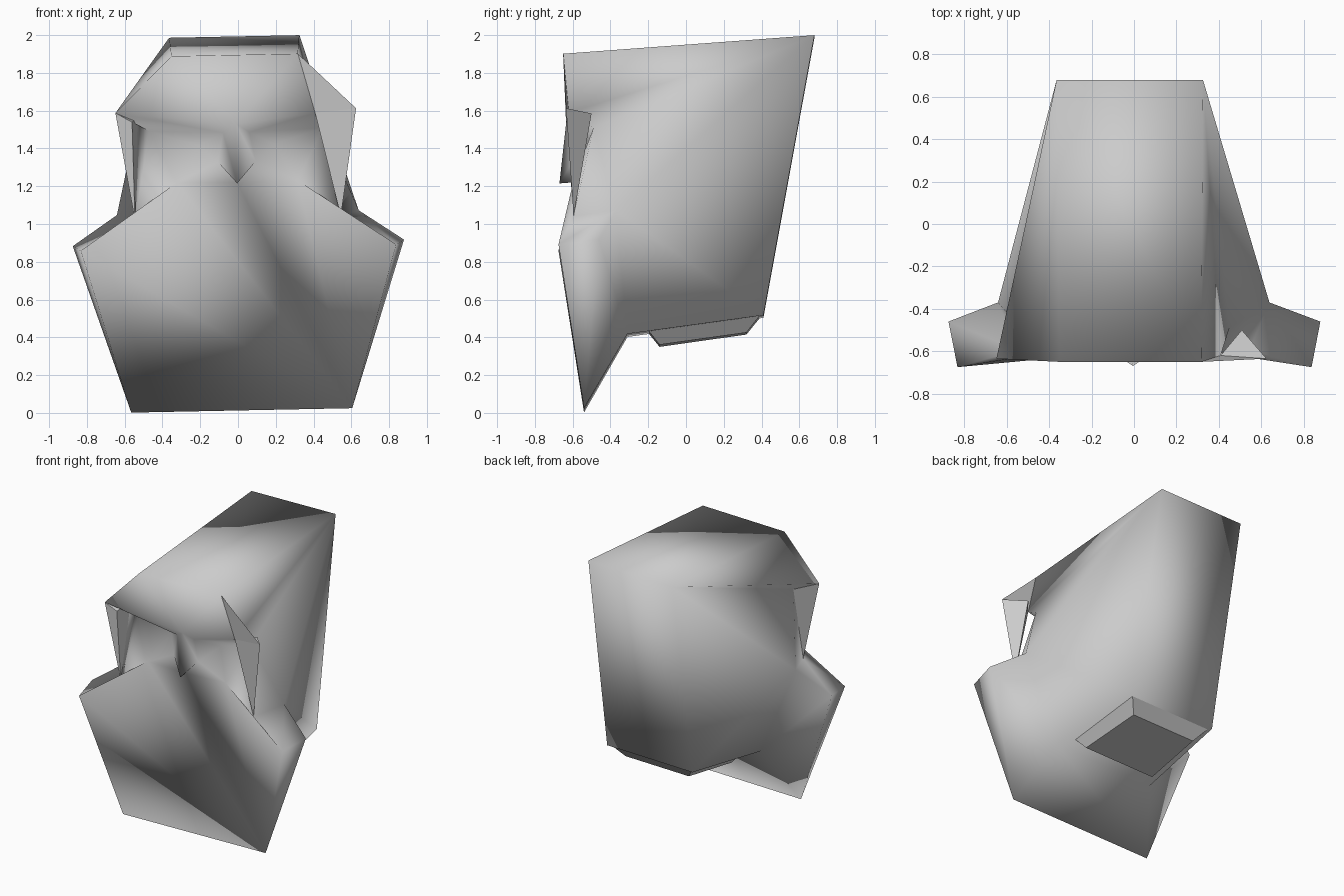
import bpy
import bmesh
from mathutils import Matrix, Vector

old = bpy.data.objects.get("Cube")
if old:
    bpy.data.objects.remove(old, do_unlink=True)

# One plain grey for everything
grey = bpy.data.materials.new("plain grey")
grey.use_nodes = True
COLOUR = (0.6, 0.6, 0.6, 1)
grey.diffuse_color = COLOUR
grey.node_tree.nodes["Principled BSDF"].inputs["Base Color"].default_value = COLOUR

# The whole head leans slightly to one side
LEAN = (Matrix.Translation((0, 0, 1)) @ Matrix.Rotation(-0.02, 4, 'Y')
        @ Matrix.Translation((0, 0, -1)))

# Named corners on the left half; a trailing "-" means the mirrored corner
corners = {
    "crown_back": (.345, .68, 1.993), "crown_front": (.335, -.65, 1.895),
    "brow": (.637, -.635, 1.6), "brow_mid": (0, -.635, 1.53),
    "temple": (.46, -.49, 1.5), "eye_inner": (.07, -.6, 1.485),
    "eye_deep": (.2, -.48, 1.42), "lid_inner": (.1, -.6, 1.33),
    "eye_low": (.32, -.595, 1.225), "nose_tip": (0, -.67, 1.215),
    "lip": (0, -.605, 1.22), "cheek_top": (.545, -.595, 1.03),
    "ear": (.64, -.37, 1.06), "jowl_back": (.877, -.46, .9),
    "jowl_front": (.835, -.675, .875), "beard_tip": (.585, -.54, .013),
    "nape": (.35, .41, .51), "throat": (.41, -.31, .41),
    "neck_back": (.26, .32, .42), "neck_front": (.29, -.14, .355),
    "collar_back": (.33, .39, .508), "collar_front": (.34, -.2, .43),
    "flap_front": (.42, -.62, 1.58), "flap_back": (.52, -.5, 1.575),
    "flap_front_slim": (.55, -.62, 1.55),
}


def spot(name):
    p = Vector(corners[name.rstrip("-")])
    if name.endswith("-"):
        p.x = -p.x
    return LEAN @ p


def other(name):
    """Name of the matching corner on the opposite half."""
    if corners[name.rstrip("-")][0] == 0:
        return name
    return name[:-1] if name.endswith("-") else name + "-"


def both(faces):
    rows = [f.split() for f in faces]
    return rows + [[other(n) for n in reversed(r)] for r in rows]


def build(name, faces, smooth=True):
    bm = bmesh.new()
    seen = {}
    for row in faces:
        for n in row:
            if n not in seen:
                seen[n] = bm.verts.new(spot(n))
        bm.faces.new([seen[n] for n in row])
    bmesh.ops.recalc_face_normals(bm, faces=bm.faces)
    for f in bm.faces:
        f.smooth = smooth
    mesh = bpy.data.meshes.new(name)
    bm.to_mesh(mesh)
    bm.free()
    mesh.materials.append(grey)
    obj = bpy.data.objects.new(name, mesh)
    bpy.context.collection.objects.link(obj)
    return obj


# Hood sides, eye hollows, nose and jowls, the same on both halves
shell = both([
    "crown_back ear nape",
    "nape ear throat",
    "ear jowl_back throat",
    "throat jowl_back beard_tip",
    "jowl_back jowl_front beard_tip",
    "ear cheek_top jowl_front jowl_back",
    "eye_inner temple eye_deep",
    "eye_inner eye_deep lid_inner",
    "eye_deep eye_low lid_inner",
    "eye_deep temple eye_low",
    "temple cheek_top eye_low",
    "brow_mid eye_inner lid_inner nose_tip",
    "nose_tip lid_inner lip",
    "lip lid_inner eye_low",
    "eye_low cheek_top jowl_front",
])

# Crown, back, underside and the lopsided beard
shell += [f.split() for f in [
    "crown_front crown_front- brow_mid",
    "crown_front crown_front- crown_back- crown_back",
    "crown_back crown_back- nape- nape",
    "nape nape- throat- throat",
    "throat throat- beard_tip- beard_tip",
    "eye_low jowl_front beard_tip",
    "lip eye_low beard_tip",
    "lip eye_low- beard_tip",
    "eye_low- jowl_front- beard_tip",
    "jowl_front- beard_tip beard_tip-",
]]

# Left temple tucks in behind the brow; right temple runs out to it
shell += [f.split() for f in [
    "crown_front flap_front brow_mid",
    "crown_back crown_front flap_front",
    "crown_back flap_front temple",
    "crown_back temple ear",
    "temple cheek_top ear",
    "flap_front temple eye_inner",
    "flap_front eye_inner brow_mid",
    "crown_front- brow- brow_mid",
    "crown_back- crown_front- brow-",
    "crown_back- brow- flap_back-",
    "crown_back- flap_back- ear-",
    "flap_back- cheek_top- ear-",
    "temple- cheek_top- flap_back-",
    "brow- flap_back- temple-",
    "brow- temple- eye_inner-",
    "brow- eye_inner- brow_mid",
]]
build("hooded_head", shell)

# Wedge flaps hanging beside the eyes
for name, side, front in (("left_flap", "", "flap_front"),
                          ("right_flap", "-", "flap_front_slim")):
    a, b, c, d = (n + side for n in ("brow", front, "flap_back", "cheek_top"))
    build(name, [[a, b, d], [b, c, d], [c, a, d], [a, b, c]], smooth=False)

# Corner of the forehead that overhangs the left flap
build("brow_corner", [["crown_front", "flap_front", "brow"]])

# Neck stub under the head
build("neck", both(["collar_back collar_front neck_front neck_back"])
      + [f.split() for f in [
          "collar_back collar_back- neck_back- neck_back",
          "collar_front collar_front- neck_front- neck_front",
          "neck_back neck_back- neck_front- neck_front",
          "collar_back collar_back- collar_front- collar_front"]], smooth=False)
